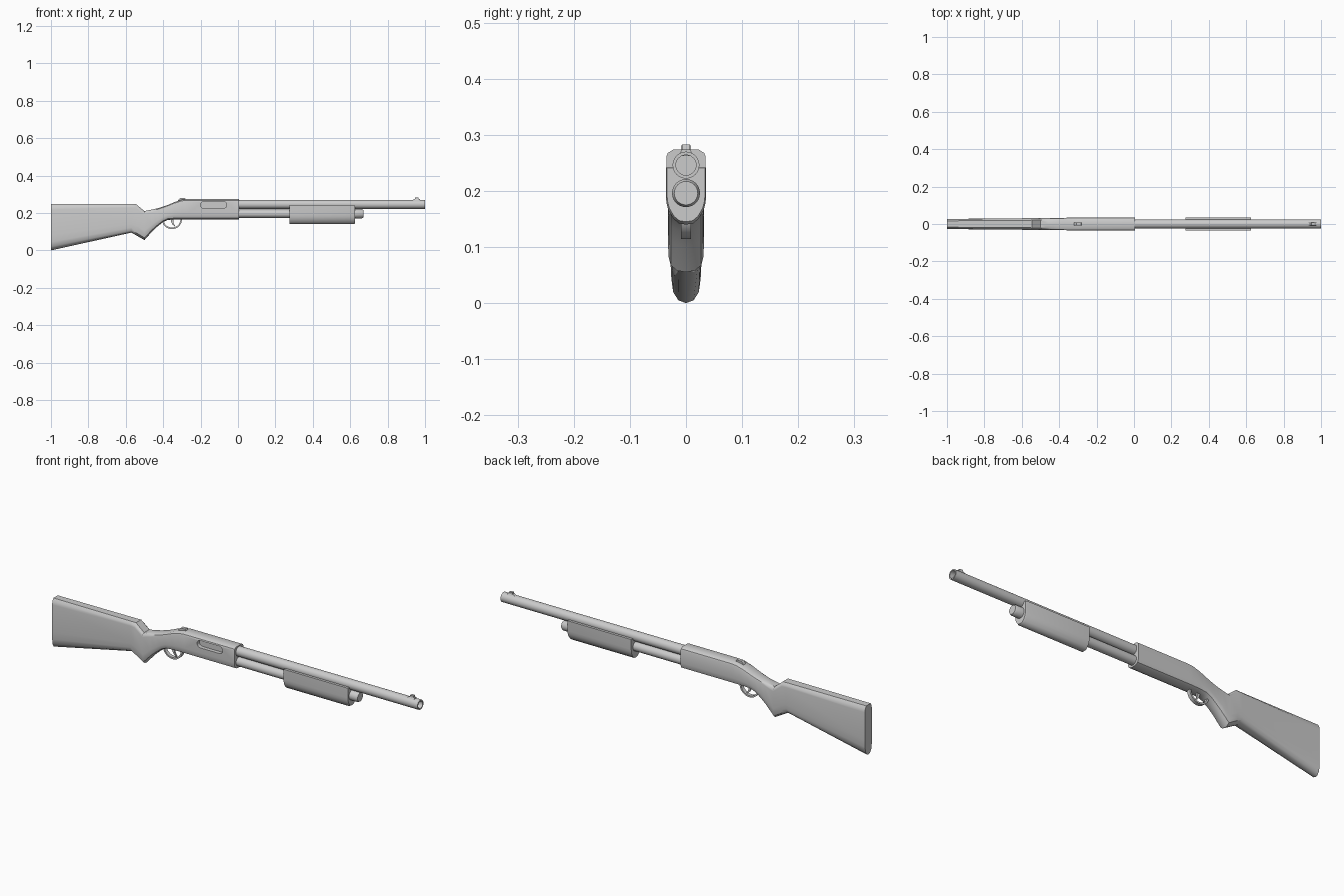
import bpy, bmesh, math

if "Cube" in bpy.data.objects:
    bpy.data.objects.remove(bpy.data.objects["Cube"])


def finish(name, bm, angle=35):
    bmesh.ops.remove_doubles(bm, verts=bm.verts, dist=1e-5)
    bmesh.ops.recalc_face_normals(bm, faces=bm.faces)
    me = bpy.data.meshes.new(name)
    bm.to_mesh(me)
    bm.free()
    ob = bpy.data.objects.new(name, me)
    bpy.context.collection.objects.link(ob)
    bpy.ops.object.select_all(action='DESELECT')
    bpy.context.view_layer.objects.active = ob
    ob.select_set(True)
    if angle:
        bpy.ops.object.shade_smooth_by_angle(angle=math.radians(angle))
    return ob


def skin(bm, rings, caps=True):
    for a, b in zip(rings, rings[1:]):
        for i in range(len(a)):
            j = (i + 1) % len(a)
            bm.faces.new((a[i], a[j], b[j], b[i]))
    if caps:
        bm.faces.new(rings[0])
        bm.faces.new(rings[-1])


def loft(name, half, stations, angle=35):
    """Half profile in (width, height) fractions, stations (x, z0, z1, half_width)."""
    prof = half + [(-w, h) for w, h in reversed(half) if w > 0]
    bm = bmesh.new()
    skin(bm, [[bm.verts.new((x, w * hw, z0 + h * (z1 - z0))) for w, h in prof]
              for x, z0, z1, hw in stations])
    return finish(name, bm, angle)


def lathe(name, profile, zc, n=24):
    """Revolve (x, radius) pairs around a lengthwise axis at height zc."""
    bm = bmesh.new()
    skin(bm, [[bm.verts.new((x, r * math.cos(2 * math.pi * i / n),
                             zc + r * math.sin(2 * math.pi * i / n)))
               for i in range(n)] for x, r in profile])
    return finish(name, bm)


def prism(name, outline, y0, y1, angle=35):
    """Extrude an (x, z) outline from y0 to y1."""
    bm = bmesh.new()
    skin(bm, [[bm.verts.new((x, y, z)) for x, z in outline] for y in (y0, y1)])
    return finish(name, bm, angle)


def arc(cx, cz, rx, rz, a0, a1, n):
    return [(cx + rx * math.cos(math.radians(a0 + (a1 - a0) * i / n)),
             cz + rz * math.sin(math.radians(a0 + (a1 - a0) * i / n)))
            for i in range(n + 1)]


# Stock, wrist and receiver as one continuous body
body_half = [(0, 0), (.5, .02), (.85, .08), (.97, .18), (1, .32),
             (1, .88), (.93, .94), (.63, 1), (0, 1)]
body = loft("stock_and_receiver", body_half, [
    (-1, 0, .247, .027), (-.57, .095, .247, .031), (-.545, .081, .247, .032),
    (-.5, .055, .21, .032), (-.46, .10, .218, .031), (-.43, .128, .225, .031),
    (-.4, .152, .234, .032), (-.375, .163, .243, .033), (-.34, .165, .258, .034),
    (-.3, .165, .271, .035), (-.27, .165, .274, .035), (.005, .165, .274, .035)])

# Ejection port recess on the front side
slot = (arc(-.078, .243, .018, .018, -90, 90, 8)
        + arc(-.182, .243, .018, .018, 90, 270, 8))
cutter = prism("port_cutter", slot, -.06, -.016, None)
cutter.hide_render = True
mod = body.modifiers.new("port", 'BOOLEAN')
mod.operation = 'DIFFERENCE'
mod.solver = 'EXACT'
mod.object = cutter
bpy.context.view_layer.objects.active = body
# Keep the cut ahead of any smoothing modifier, then bake it in
bpy.ops.object.modifier_move_to_index(modifier="port", index=0)
bpy.ops.object.modifier_apply(modifier="port")
bpy.data.objects.remove(cutter)

# Hollow barrel and magazine tube with end cap
lathe("barrel", [(-.02, .024), (1, .024), (1, .018), (.8, .018), (.8, .001)], .246)
lathe("magazine_tube", [(-.02, .0225), (.625, .0225)], .196)
lathe("magazine_cap", [(.61, .025), (.662, .025), (.67, .021), (.67, .001)], .196)

# Sliding forend, flat on top and rounded below
fore_half = [(0, 0), (.35, .02), (.62, .1), (.87, .25), (.97, .38), (1, .52),
             (1, 1), (0, 1)]
loft("forend", fore_half, [(.275, .14, .242, .036), (.618, .14, .242, .036),
                           (.626, .145, .241, .034)])

# Trigger guard and curved trigger
guard = (arc(-.353, .165, .053, .051, 180, 360, 20)
         + arc(-.353, .165, .045, .043, 360, 180, 20))
prism("trigger_guard", guard, -.009, .009)
trigger = [(-.362, .17), (-.357, .152), (-.350, .138), (-.338, .127),
           (-.335, .130), (-.343, .142), (-.346, .154), (-.344, .17)]
prism("trigger", trigger, -.004, .004)

# Rear sight block and front sight blade on its ramp base
prism("rear_sight", [(-.325, .255), (-.318, .272), (-.308, .280), (-.284, .281),
                     (-.278, .268)], -.009, .009)
loft("front_sight_base", [(0, 0), (1, 0), (.45, 1), (0, 1)],
     [(.935, .262, .270, .014), (.945, .262, .275, .014), (.972, .262, .275, .014)])
prism("front_sight_blade", [(.945, .270), (.948, .283), (.965, .283), (.967, .270)],
      -.007, .007)
